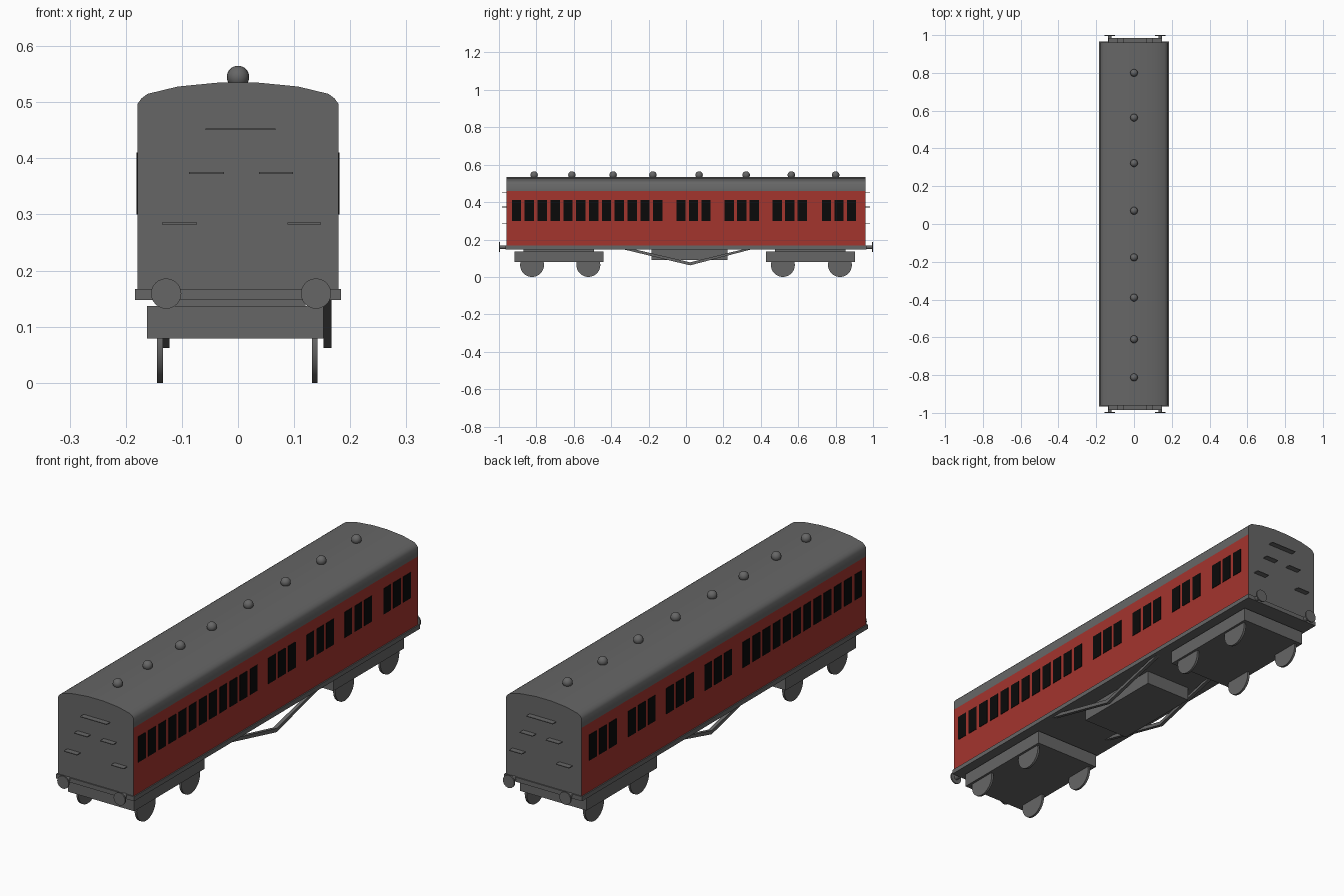
import bpy, bmesh, math
from mathutils import Vector

if "Cube" in bpy.data.objects:
    bpy.data.objects.remove(bpy.data.objects["Cube"])


def material(name, rgb):
    m = bpy.data.materials.new(name)
    m.diffuse_color = (*rgb, 1)
    m.use_nodes = True
    m.node_tree.nodes["Principled BSDF"].inputs["Base Color"].default_value = m.diffuse_color
    return m


GREY = material("dark grey", (0.133, 0.133, 0.133))
RED = material("carriage red", (0.37, 0.035, 0.027))
BLACK = material("window black", (0.003, 0.003, 0.003))


def finish(name, bm, *mats):
    bmesh.ops.recalc_face_normals(bm, faces=bm.faces)
    me = bpy.data.meshes.new(name)
    bm.to_mesh(me)
    bm.free()
    for m in mats:
        me.materials.append(m)
    ob = bpy.data.objects.new(name, me)
    bpy.context.collection.objects.link(ob)
    return ob


def smooth(ob, angle=35):
    bpy.ops.object.select_all(action='DESELECT')
    ob.select_set(True)
    bpy.context.view_layer.objects.active = ob
    bpy.ops.object.shade_smooth_by_angle(angle=math.radians(angle))


def add_box(bm, x0, x1, y0, y1, z0, z1):
    vs = bmesh.ops.create_cube(bm, size=1)['verts']
    for v in vs:
        v.co = Vector(((x0 + x1) / 2 + v.co.x * (x1 - x0),
                       (y0 + y1) / 2 + v.co.y * (y1 - y0),
                       (z0 + z1) / 2 + v.co.z * (z1 - z0)))


def box(name, *dims, mat=GREY):
    bm = bmesh.new()
    add_box(bm, *dims)
    return finish(name, bm, mat)


def cylinder(name, centre, radius, depth, axis, sides=24):
    bm = bmesh.new()
    bmesh.ops.create_cone(bm, cap_ends=True, segments=sides,
                          radius1=radius, radius2=radius, depth=depth)
    q = Vector((0, 0, 1)).rotation_difference(Vector(axis))
    for v in bm.verts:
        v.co = q @ v.co + Vector(centre)
    ob = finish(name, bm, GREY)
    smooth(ob)
    return ob


def extrude_profile(bm, pts, shift):
    f = bm.faces.new([bm.verts.new(p) for p in pts])
    r = bmesh.ops.extrude_face_region(bm, geom=[f])
    for v in r['geom']:
        if isinstance(v, bmesh.types.BMVert):
            v.co += Vector(shift)


# Carriage body with curved roof; sides below the cornice are red
half = [(0.179, 0.165), (0.179, 0.459), (0.179, 0.497), (0.172, 0.507),
        (0.161, 0.515), (0.107, 0.528), (0.035, 0.535)]
section = half + [(-x, z) for x, z in reversed(half)]
bm = bmesh.new()
extrude_profile(bm, [(x, -0.96, z) for x, z in section], (0, 1.92, 0))
bmesh.ops.recalc_face_normals(bm, faces=bm.faces)
for f in bm.faces:
    if abs(f.normal.x) > 0.9 and f.calc_center_median().z < 0.45:
        f.material_index = 1
smooth(finish("body", bm, GREY, RED), 50)

# Windows: one long row of twelve, then four groups of three, on both sides
centres = [-0.906 + 0.0687 * i for i in range(12)]
for start in (-0.027, 0.231, 0.488, 0.751):
    centres += [start + 0.067 * i for i in range(3)]
bm = bmesh.new()
for s in (-1, 1):
    for y in centres:
        a, b = sorted((s * 0.176, s * 0.181))
        add_box(bm, a, b, y - 0.025, y + 0.025, 0.30, 0.41)
finish("windows", bm, BLACK)

# Roof ventilators
for y in (-0.812, -0.61, -0.39, -0.177, 0.07, 0.322, 0.563, 0.8):
    bm = bmesh.new()
    bmesh.ops.create_uvsphere(bm, u_segments=16, v_segments=10, radius=0.02)
    bmesh.ops.translate(bm, verts=bm.verts, vec=(0, y, 0.545))
    smooth(finish("roof_vent", bm, GREY), 60)

# Floor frame and underfloor equipment box
box("floor_frame", -0.184, 0.184, -0.965, 0.965, 0.148, 0.167)
box("equipment_box", -0.11, 0.11, -0.185, 0.222, 0.09, 0.15)

# End steps and buffers
steps = [(-0.058, 0.067, 0.452), (-0.087, -0.025, 0.374), (0.037, 0.098, 0.374),
         (-0.135, -0.073, 0.284), (0.088, 0.148, 0.284)]
for s in (-1, 1):
    for x0, x1, z in steps:
        a, b = sorted((s * 0.955, s * 0.984))
        box("end_step", x0, x1, a, b, z - 0.0015, z + 0.0015)
    for x in (-0.128, 0.139):
        cylinder("buffer_shank", (x, s * 0.975, 0.159), 0.01, 0.04, (0, 1, 0), 16)
        cylinder("buffer_head", (x, s * 0.997, 0.159), 0.027, 0.006, (0, 1, 0))

# Bogies with bolster and four wheels each
for y, wheels in ((-0.68, (-0.823, -0.522)), (0.665, (0.518, 0.823))):
    box("bogie_frame", -0.162, 0.152, y - 0.238, y + 0.238, 0.079, 0.137)
    box("bogie_bolster", -0.13, 0.12, y - 0.188, y + 0.188, 0.135, 0.15)
    for wy in wheels:
        for x in (-0.139, 0.137):
            cylinder("wheel", (x, wy, 0.064), 0.064, 0.01, (1, 0, 0), 32)

# V-shaped truss rods under the floor
vee = [(-0.345, 0.15), (0.022, 0.062), (0.36, 0.15),
       (0.315, 0.15), (0.022, 0.078), (-0.285, 0.15)]
for x in (-0.137, 0.152):
    bm = bmesh.new()
    extrude_profile(bm, [(x, y, z) for y, z in vee], (0.015, 0, 0))
    finish("truss_rod", bm, GREY)
